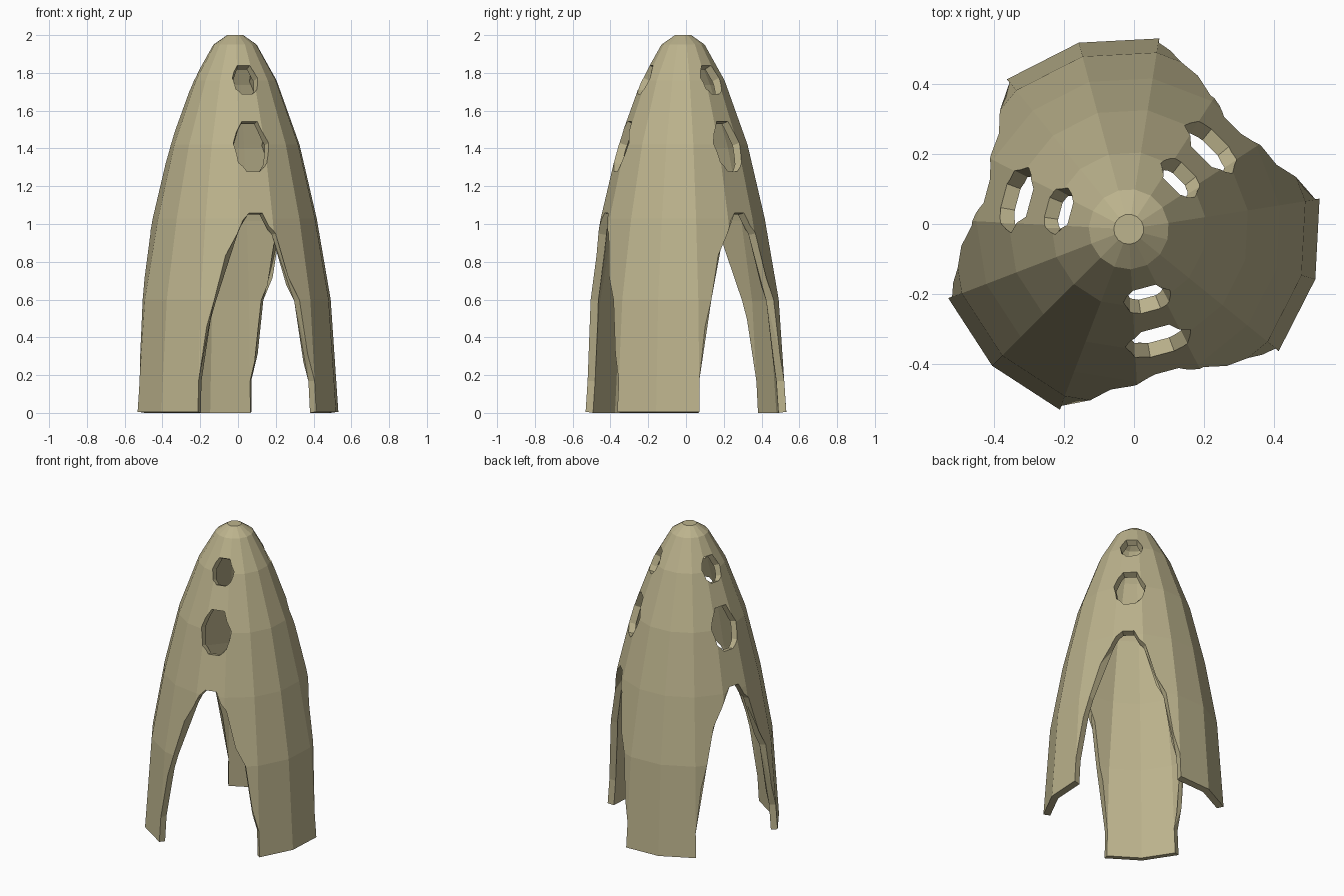
import bpy, bmesh, math
from mathutils import Vector

if "Cube" in bpy.data.objects:
    bpy.data.objects.remove(bpy.data.objects["Cube"])

SIDES = 15
CENTRE = Vector((-0.015, -0.015, 0))
OUTER = [(0.553, 0.006), (0.512, 0.6), (0.437, 1.03), (0.345, 1.42),
         (0.222, 1.76), (0.115, 1.95), (0.043, 2.0)]
INNER = [(0.511, 0.0), (0.470, 0.592), (0.396, 1.015), (0.306, 1.40),
         (0.185, 1.735), (0.092, 1.91), (0.03, 1.957)]


def radius(z):
    z = max(0.006, min(2.0, z))
    for (r0, z0), (r1, z1) in zip(OUTER, OUTER[1:]):
        if z <= z1:
            return r0 + (r1 - r0) * (z - z0) / (z1 - z0)
    return OUTER[-1][0]


def finish(bm, name):
    bmesh.ops.recalc_face_normals(bm, faces=bm.faces[:])
    me = bpy.data.meshes.new(name)
    bm.to_mesh(me)
    bm.free()
    ob = bpy.data.objects.new(name, me)
    bpy.context.collection.objects.link(ob)
    return ob


# hollow faceted shell: closed loop of rings, outside up then inside down
bm = bmesh.new()
rings = []
for r, z in OUTER + INNER[::-1]:
    rings.append([bm.verts.new(CENTRE + Vector((r * math.cos(a), r * math.sin(a), z)))
                  for a in (math.radians(105 + 24 * k) for k in range(SIDES))])
top = len(OUTER) - 1
for i in range(len(rings)):
    if i == top:
        bm.faces.new(rings[top])            # outer cap
        bm.faces.new(rings[top + 1])        # inner cap
        continue
    a, b = rings[i], rings[(i + 1) % len(rings)]
    for k in range(SIDES):
        n = (k + 1) % SIDES
        bm.faces.new((a[k], a[n], b[n], b[k]))
shell = finish(bm, "pointed_shell")
paint = bpy.data.materials.new("khaki")
paint.diffuse_color = (0.503, 0.451, 0.266, 1)
paint.use_nodes = True
paint.node_tree.nodes["Principled BSDF"].inputs["Base Color"].default_value = paint.diffuse_color
shell.data.materials.append(paint)


# cutters follow the surface normal; half outlines are (half width, height)
def add_cutter(bm, outline, angle, out, inn):
    rad = Vector((math.cos(angle), math.sin(angle), 0))
    tan = Vector((-rad.y, rad.x, 0))
    rows = []
    for t, z in outline:
        r = radius(z)
        slope = (radius(z - 0.08) - radius(z + 0.08)) / 0.16
        row = []
        for dist in (out, -inn):
            for s in (-t, t):
                flat = (rad * math.sqrt(r * r - s * s) + tan * s)
                n = (flat.normalized() + Vector((0, 0, slope))).normalized()
                row.append(bm.verts.new(CENTRE + flat + Vector((0, 0, z)) + n * dist))
        rows.append((row[0], row[1], row[3], row[2]))
    bm.faces.new(rows[0])
    bm.faces.new(rows[-1])
    for a, b in zip(rows, rows[1:]):
        for k in range(4):
            n = (k + 1) % 4
            bm.faces.new((a[k], a[n], b[n], b[k]))


ARCH = [(0.036, 1.06), (0.105, 0.95), (0.238, 0.6), (0.318, 0.17), (0.324, 0.0), (0.324, -0.1)]
LOW_HOLE = [(0.042, 1.545), (0.098, 1.43), (0.078, 1.325), (0.036, 1.28)]
HIGH_HOLE = [(0.034, 1.84), (0.070, 1.775), (0.058, 1.715), (0.030, 1.69)]

bpy.context.view_layer.objects.active = shell
for name, outline, out, inn in (("arch_cutter", ARCH, 0.3, 0.15),
                                ("low_hole_cutter", LOW_HOLE, 0.1, 0.1),
                                ("high_hole_cutter", HIGH_HOLE, 0.1, 0.08)):
    bm = bmesh.new()
    for deg in (45, 165, 285):
        add_cutter(bm, outline, math.radians(deg), out, inn)
    cutter = finish(bm, name)
    cutter.hide_render = True
    mod = shell.modifiers.new(name, 'BOOLEAN')
    mod.operation = 'DIFFERENCE'
    mod.solver = 'EXACT'
    mod.object = cutter
    bpy.ops.object.modifier_apply(modifier=mod.name)
    bpy.data.objects.remove(cutter)
